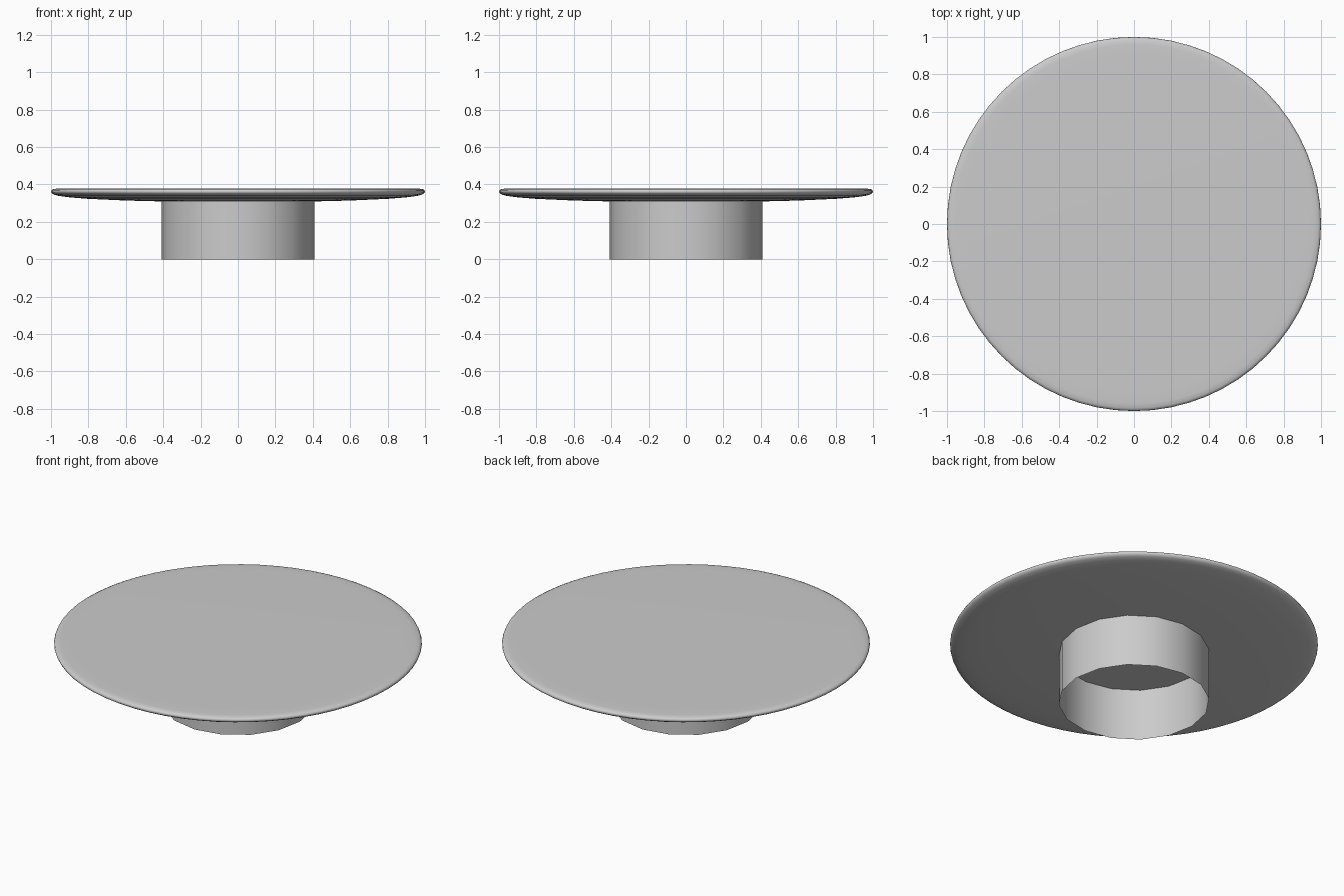
import bpy, bmesh, math

if "Cube" in bpy.data.objects:
    bpy.data.objects.remove(bpy.data.objects["Cube"])


def lathe(name, profile, sides, angle):
    """Revolve (radius, z) points about z; radius 0 closes to a pole."""
    bm = bmesh.new()
    rings = []
    for r, z in profile:
        n = 1 if r == 0 else sides
        rings.append([bm.verts.new((r * math.cos(2 * math.pi * i / sides),
                                    r * math.sin(2 * math.pi * i / sides), z))
                      for i in range(n)])
    for a, b in zip(rings, rings[1:]):
        for i in range(sides):
            j = (i + 1) % sides
            quad = [a[i % len(a)], a[j % len(a)], b[j % len(b)], b[i % len(b)]]
            bm.faces.new(list(dict.fromkeys(quad)))
    bmesh.ops.recalc_face_normals(bm, faces=bm.faces)
    mesh = bpy.data.meshes.new(name)
    bm.to_mesh(mesh)
    bm.free()
    obj = bpy.data.objects.new(name, mesh)
    bpy.context.collection.objects.link(obj)
    bpy.ops.object.select_all(action='DESELECT')
    obj.select_set(True)
    bpy.context.view_layer.objects.active = obj
    bpy.ops.object.shade_smooth_by_angle(angle=math.radians(angle))
    return obj


# Round plate: shallow domed underside, rounded rim, flat top
lathe("plate", [(0, 0.305), (0.2, 0.306), (0.4, 0.309), (0.6, 0.314),
                (0.8, 0.323), (0.9, 0.331), (0.96, 0.339), (0.985, 0.346),
                (0.997, 0.354), (1.0, 0.362), (0.997, 0.370),
                (0.985, 0.376), (0.96, 0.378), (0.9, 0.379), (0, 0.379)],
      64, 50)

# Open sixteen-sided tube foot
lathe("foot", [(0.41, 0.0), (0.41, 0.312)], 16, 40)
